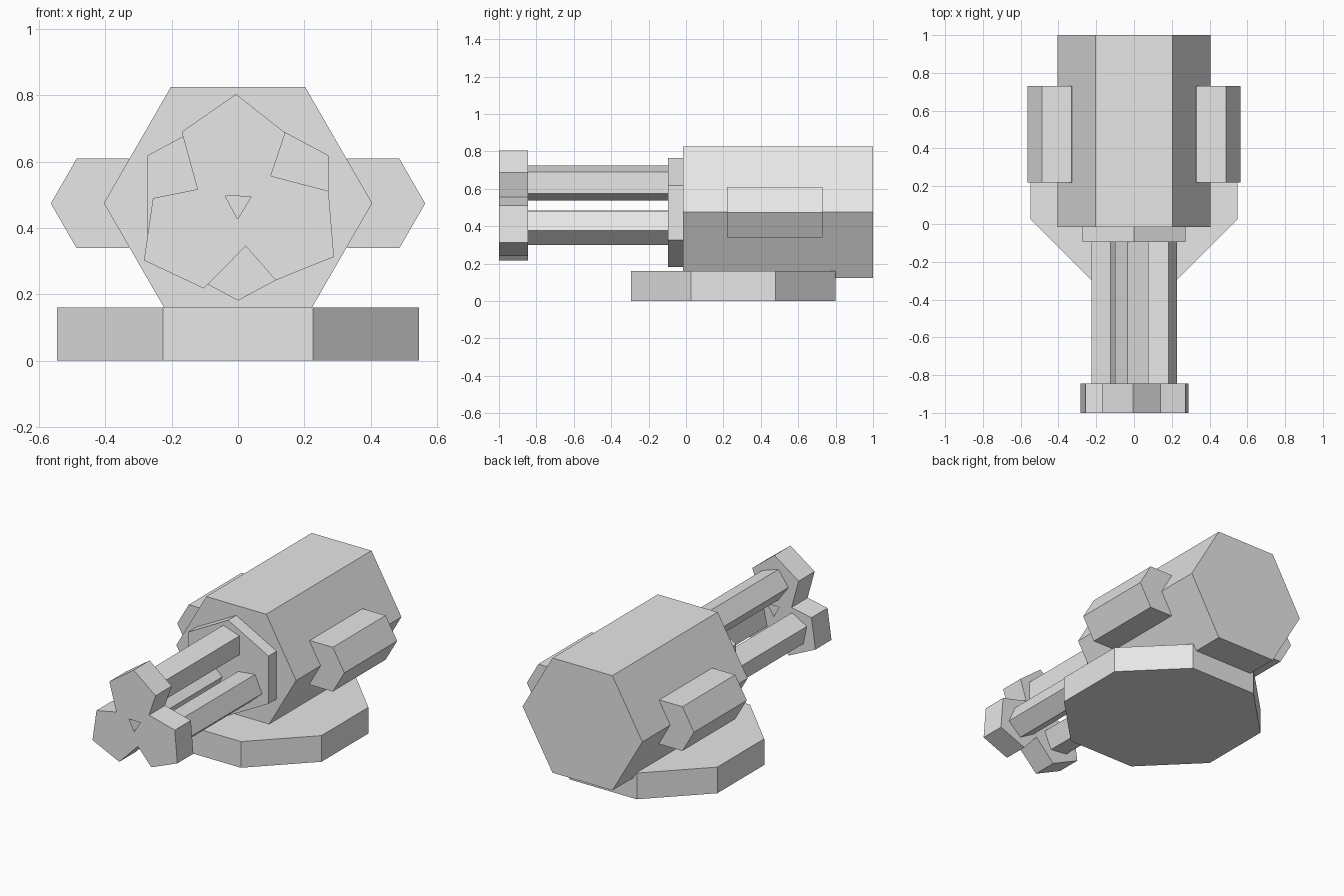
import bpy
import bmesh
import math
from mathutils import Vector

if "Cube" in bpy.data.objects:
    bpy.data.objects.remove(bpy.data.objects["Cube"], do_unlink=True)

# Single plain grey
grey = bpy.data.materials.new("light_grey")
grey.use_nodes = True
grey.diffuse_color = (0.8, 0.8, 0.8, 1)
grey.node_tree.nodes["Principled BSDF"].inputs["Base Color"].default_value = (0.8, 0.8, 0.8, 1)


def ngon(sides, cx, cy, radius, start, sx=1.0):
    """Regular polygon points, start angle in degrees, optional x stretch."""
    angles = [math.radians(start + 360 * i / sides) for i in range(sides)]
    return [(cx + sx * radius * math.cos(a), cy + radius * math.sin(a)) for a in angles]


def spin3(points, cx, cz):
    """Repeat points three times around a centre, clockwise."""
    out = []
    for i in range(3):
        a = math.radians(-120 * i)
        for x, z in points:
            out.append((cx + x * math.cos(a) - z * math.sin(a),
                        cz + x * math.sin(a) + z * math.cos(a)))
    return out


def prism(name, outline, lo, hi, axis="Y", hole=None):
    """Extrude an outline along y (outline in x,z) or z (outline in x,y)."""
    bm = bmesh.new()
    edges = []
    for loop in [outline] + ([hole] if hole else []):
        verts = [bm.verts.new((u, lo, v) if axis == "Y" else (u, v, lo)) for u, v in loop]
        if hole:
            edges += [bm.edges.new((verts[i - 1], verts[i])) for i in range(len(verts))]
        else:
            bm.faces.new(verts)
    if hole:
        bmesh.ops.triangle_fill(bm, edges=edges, use_beauty=True)
    ext = bmesh.ops.extrude_face_region(bm, geom=bm.faces[:], use_keep_orig=True)
    moved = [g for g in ext["geom"] if isinstance(g, bmesh.types.BMVert)]
    depth = hi - lo
    bmesh.ops.translate(bm, verts=moved,
                        vec=Vector((0, depth, 0) if axis == "Y" else (0, 0, depth)))
    bmesh.ops.recalc_face_normals(bm, faces=bm.faces[:])
    mesh = bpy.data.meshes.new(name)
    bm.to_mesh(mesh)
    bm.free()
    mesh.materials.append(grey)
    obj = bpy.data.objects.new(name, mesh)
    bpy.context.collection.objects.link(obj)
    return obj


AXIS_Z = 0.473

# Octagonal base plate
prism("base_plate", ngon(8, 0, 0.252, 0.592, 22.5), 0.0, 0.16, axis="Z")

# Hexagonal main housing and the two side pods
prism("main_housing", ngon(6, 0, 0.475, 0.405, 0), -0.017, 1.0)
for name, side in (("left_pod", 1), ("right_pod", -1)):
    prism(name, ngon(6, side * 0.409, 0.474, 0.156, 0), 0.22, 0.73)

# Barrel mount plate, slightly wider than tall
prism("barrel_mount", ngon(6, 0, AXIS_Z, 0.292, 90, sx=1.08), -0.095, -0.017)

# Three five-sided barrels, each turned a third of a circle
for name, x, z, turn in (("top_barrel", -0.003, 0.632, 180),
                         ("left_barrel", 0.133, 0.397, 60),
                         ("right_barrel", -0.1355, 0.388, 300)):
    prism(name, ngon(5, x, z, 0.098, turn), -0.845, -0.095)

# Three-lobed muzzle clamp with a triangular centre opening
lobe = [(-0.17, 0.217), (-0.006, 0.331), (0.143, 0.214), (0.099, 0.084)]
prism("muzzle_clamp", spin3(lobe, 0, AXIS_Z), -1.0, -0.845,
      hole=spin3([(-0.039, 0.024)], 0, AXIS_Z))
